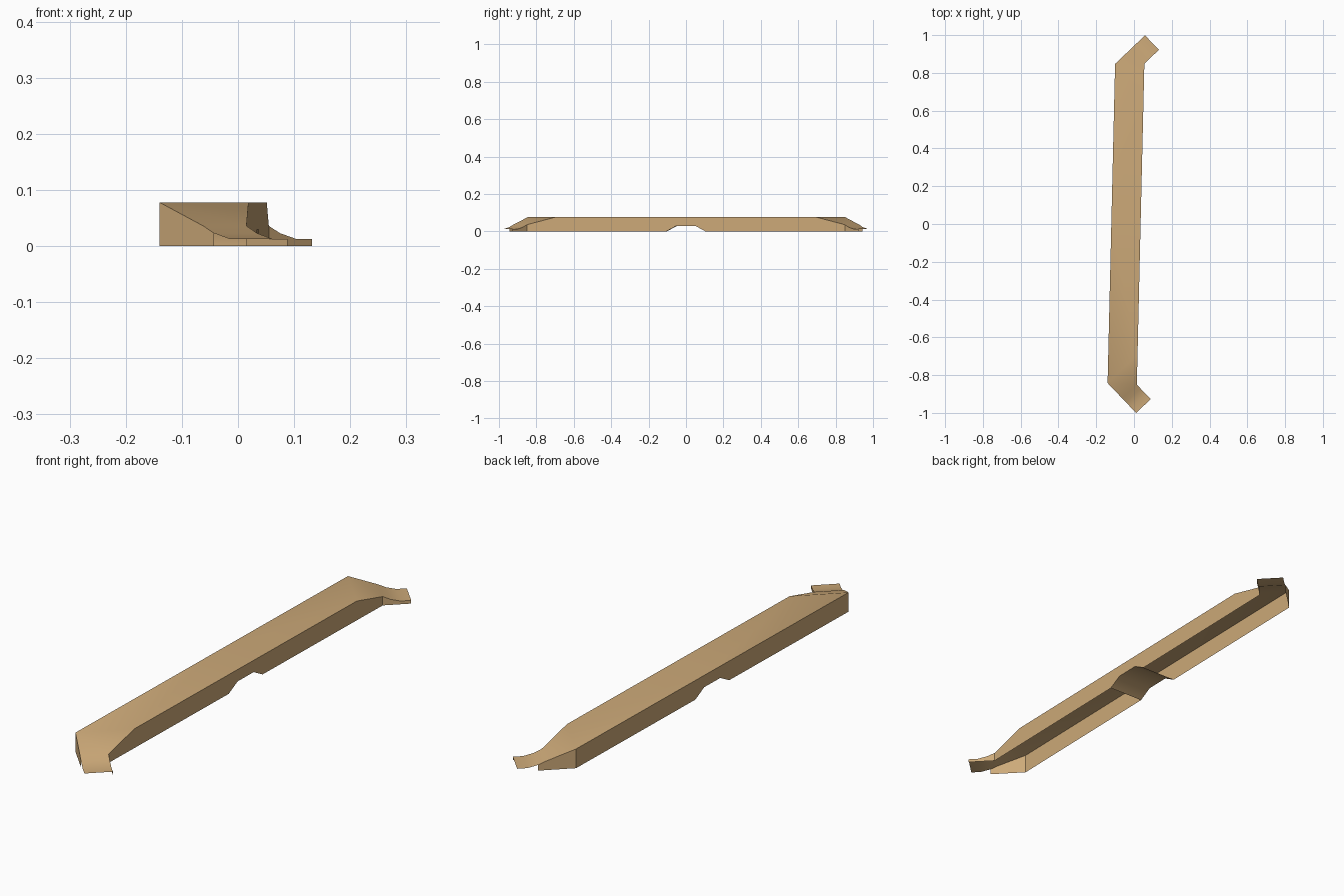
import bpy, bmesh, math
from mathutils import Vector

if "Cube" in bpy.data.objects:
    bpy.data.objects.remove(bpy.data.objects["Cube"])

# Main dimensions
XL, XR = -0.12, 0.035          # long side walls
Y_OUT, Y_IN = 0.845, 0.85      # where the walls turn 45 degrees
TOP, LIP, NOTCH = 0.078, 0.013, 0.03
R2 = math.sqrt(2)
S_CORNER = (XR - XL + Y_IN - Y_OUT) / R2
Y_FOLD = Y_OUT - (XR - XL)
PROFILE = [(0, TOP), (S_CORNER, 0.036), (0.141, 0.023), (0.18, LIP), (0.219, LIP)]

bm = bmesh.new()


def face(*pts):
    return bm.faces.new([bm.verts.new(p) for p in pts])


def outer(s, z):
    return Vector((XL + s / R2, Y_OUT + s / R2, z))


def inner(s, z):
    if s <= S_CORNER:
        return Vector((XR, Y_FOLD + s * R2, z))
    k = (s - S_CORNER) / R2
    return Vector((XR + k, Y_IN + k, z))


# Flat top of the beam (one half, mirrored later)
face((XL, 0, TOP), (XR, 0, TOP), inner(0, TOP), outer(0, TOP))

# Long side walls with half of the bottom notch
notch = [(0, NOTCH), (0.05, NOTCH), (0.105, 0)]
face(*[(XL, y, z) for y, z in notch], outer(0, 0), outer(0, TOP), (XL, 0, TOP))
face(*[(XR, y, z) for y, z in notch], inner(S_CORNER, 0),
     inner(*PROFILE[1]), inner(0, TOP), (XR, 0, TOP))

# Roof and slope of the notch
for (y0, z0), (y1, z1) in zip(notch, notch[1:]):
    face((XL, y0, z0), (XL, y1, z1), (XR, y1, z1), (XR, y0, z0))

# Sloping spout with its walls; the outer wall stops before the lip
for (s0, z0), (s1, z1) in zip(PROFILE, PROFILE[1:]):
    face(outer(s0, z0), inner(s0, z0), inner(s1, z1), outer(s1, z1))
    if s1 < 0.15:
        face(outer(s0, 0), outer(s0, z0), outer(s1, z1), outer(s1, 0))
    if s0 >= S_CORNER:
        face(inner(s0, 0), inner(s1, 0), inner(s1, z1), inner(s0, z0))

bmesh.ops.remove_doubles(bm, verts=bm.verts, dist=0.0005)
bmesh.ops.recalc_face_normals(bm, faces=bm.faces)
top = max(bm.faces, key=lambda f: f.calc_center_median().z)
if top.normal.z < 0:
    bmesh.ops.reverse_faces(bm, faces=bm.faces)

mesh = bpy.data.meshes.new("hollow_beam")
bm.to_mesh(mesh)
bm.free()
beam = bpy.data.objects.new("hollow_beam", mesh)
bpy.context.collection.objects.link(beam)

# Tan colour
tan = bpy.data.materials.new("tan")
tan.diffuse_color = (0.61, 0.40, 0.19, 1)
tan.use_nodes = True
tan.node_tree.nodes["Principled BSDF"].inputs["Base Color"].default_value = tan.diffuse_color
mesh.materials.append(tan)

# Mirror to the other end, with the whole beam slightly turned
mirror = beam.modifiers.new("mirror", 'MIRROR')
mirror.use_axis = (False, True, False)
mirror.use_clip = True
beam.rotation_euler.z = -0.0235

bpy.context.view_layer.objects.active = beam
beam.select_set(True)
bpy.ops.object.modifier_apply(modifier="mirror")
bpy.ops.object.shade_smooth_by_angle(angle=math.radians(32))
